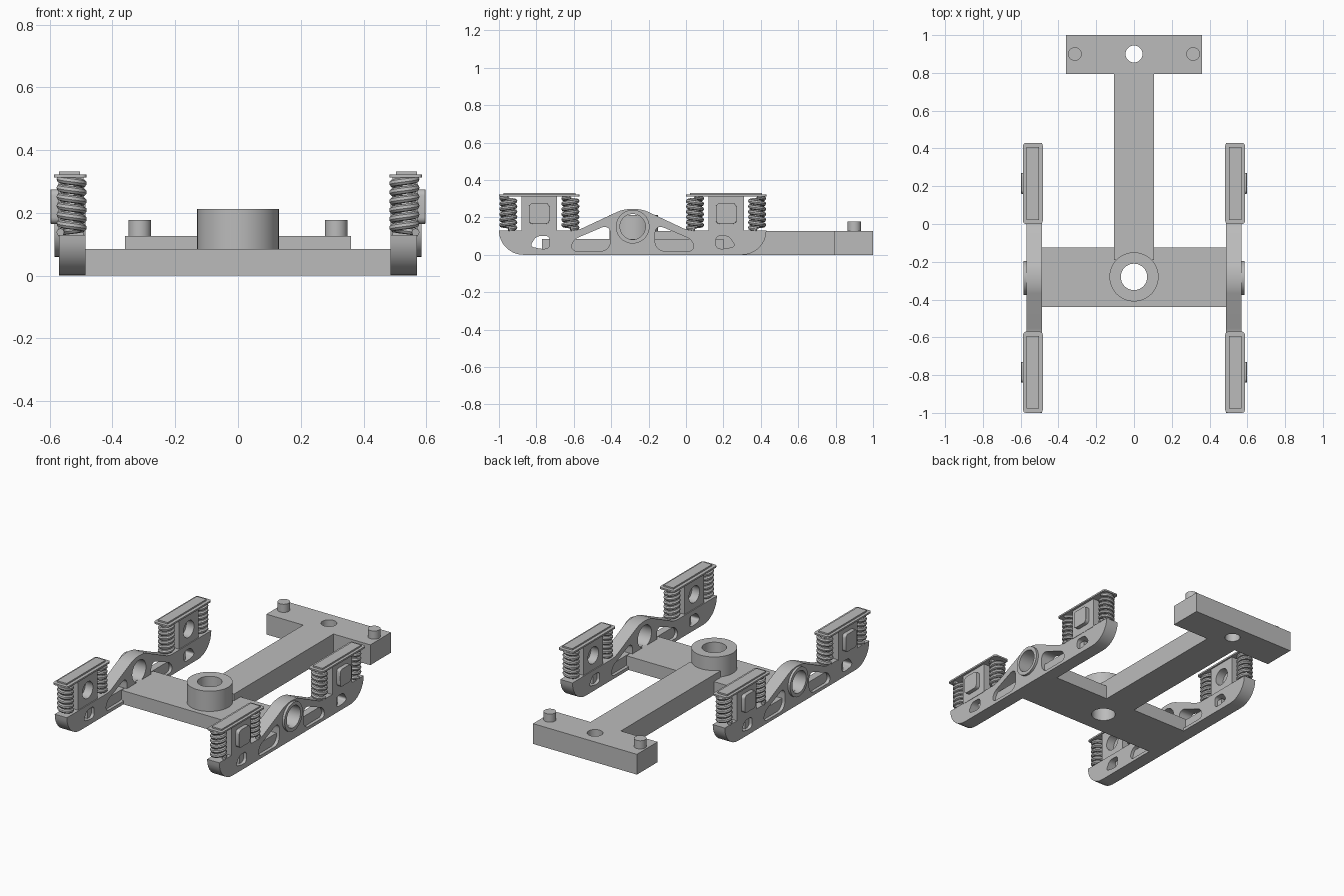
import bpy, bmesh, math
from mathutils import Matrix, Vector

cube = bpy.data.objects.get("Cube")
if cube:
    bpy.data.objects.remove(cube)

steel = bpy.data.materials.new("plain grey")
steel.use_nodes = True
GREY = (0.5, 0.5, 0.5, 1)
steel.diffuse_color = GREY
steel.node_tree.nodes["Principled BSDF"].inputs["Base Color"].default_value = GREY

MID = -0.285    # lengthwise centre of the side frames
SIDEWAYS = Matrix(((0, 0, 1, 0), (1, 0, 0, 0), (0, 1, 0, 0), (0, 0, 0, 1)))

# Helper marking the planes that the side parts are mirrored over
centre = bpy.data.objects.new("mirror_centre", None)
centre.location = (0, MID, 0)
centre.hide_render = True
bpy.context.collection.objects.link(centre)


def circle(x, y, r, n=40):
    return [(x + r * math.cos(math.tau * i / n), y + r * math.sin(math.tau * i / n)) for i in range(n)]


def rect(x0, x1, y0, y1):
    return [(x0, y0), (x1, y0), (x1, y1), (x0, y1)]


def rounded(points, radius, steps=8):
    """Fillet a polygon; radius is one number or one per corner."""
    out = []
    for i, p in enumerate(points):
        r = radius[i] if isinstance(radius, (list, tuple)) else radius
        p = Vector(p)
        if r == 0:
            out.append(tuple(p))
            continue
        a, b = Vector(points[i - 1]) - p, Vector(points[(i + 1) % len(points)]) - p
        a, b = a.normalized() * r, b.normalized() * r
        for k in range(steps + 1):
            t = k / steps
            w0, w1 = (1 - t) ** 3 + 3 * 0.45 * t * (1 - t) ** 2, t ** 3 + 3 * 0.45 * t * t * (1 - t)
            out.append(tuple(p + a * w0 + b * w1))
    return out


def flip(points):
    return [(2 * MID - y, z) for y, z in points]


def finish(obj, mirror="", bevel=0):
    """Turn a curve object into a clean mesh with material, bevel and mirror."""
    bpy.ops.object.select_all(action='DESELECT')
    obj.select_set(True)
    bpy.context.view_layer.objects.active = obj
    bpy.ops.object.convert(target='MESH')
    obj = bpy.context.object
    obj.data.transform(obj.matrix_world)
    obj.matrix_world = Matrix()
    bm = bmesh.new()
    bm.from_mesh(obj.data)
    bmesh.ops.remove_doubles(bm, verts=bm.verts, dist=1e-5)
    bmesh.ops.recalc_face_normals(bm, faces=bm.faces)
    bm.to_mesh(obj.data)
    bm.free()
    obj.data.materials.clear()
    obj.data.materials.append(steel)
    bpy.ops.object.shade_smooth_by_angle(angle=math.radians(35))
    if bevel:
        mod = obj.modifiers.new("bevel", 'BEVEL')
        mod.width, mod.segments = bevel, 3
    if mirror:
        mod = obj.modifiers.new("mirror", 'MIRROR')
        mod.mirror_object = centre
        mod.use_axis = ('x' in mirror, 'y' in mirror, False)
        mod.use_mirror_merge = False
    return obj


def plate(name, loops, lo, hi, sideways=False, mirror="", bevel=0):
    """Extrude an outline with holes along z, or along x when sideways."""
    cu = bpy.data.curves.new(name, 'CURVE')
    cu.dimensions, cu.fill_mode, cu.extrude = '2D', 'BOTH', (hi - lo) / 2
    for loop in loops:
        sp = cu.splines.new('POLY')
        sp.points.add(len(loop) - 1)
        for pt, (x, y) in zip(sp.points, loop):
            pt.co = (x, y, 0, 1)
        sp.use_cyclic_u = True
    obj = bpy.data.objects.new(name, cu)
    bpy.context.collection.objects.link(obj)
    obj.matrix_world = (SIDEWAYS if sideways else Matrix()) @ Matrix.Translation((0, 0, (lo + hi) / 2))
    bpy.context.view_layer.update()
    return finish(obj, mirror, bevel)


def spring(name, x, y, z0, z1, r, wire, turns):
    cu = bpy.data.curves.new(name, 'CURVE')
    cu.dimensions, cu.bevel_depth, cu.bevel_resolution = '3D', wire, 2
    cu.use_fill_caps = True
    sp = cu.splines.new('POLY')
    n = int(turns * 24)
    sp.points.add(n)
    for i, pt in enumerate(sp.points):
        a = math.tau * turns * i / n
        pt.co = (x + r * math.cos(a), y + r * math.sin(a), z0 + (z1 - z0) * i / n, 1)
    obj = bpy.data.objects.new(name, cu)
    bpy.context.collection.objects.link(obj)
    return finish(obj, "xy")


# Central chassis: crossbar, drawbar with its tail plate, pivot and pegs
pivot_hole = circle(0, -0.28, 0.07)
plate("crossbar", [rect(-0.5, 0.5, -0.44, -0.125), pivot_hole], 0, 0.085)
tee = [(-0.105, -0.19), (0.105, -0.19), (0.105, 0.795), (0.36, 0.795),
       (0.36, 1), (-0.36, 1), (-0.36, 0.795), (-0.105, 0.795)]
plate("drawbar", [tee, circle(0, 0.9, 0.045)], 0, 0.127)
plate("pivot_boss", [circle(0, -0.28, 0.13, 56), pivot_hole], 0.08, 0.212)
plate("tail_peg", [circle(0.313, 0.9, 0.036)], 0.12, 0.178, mirror="x")

# Side frames with lightening slots, and the rail buried in them
outline = rounded([(-1, 0.13), (-1, 0), (0.43, 0), (0.43, 0.13), (0.01, 0.13), (MID, 0.268), (-0.58, 0.13)],
                  [0, 0.13, 0.13, 0, 0.03, 0.09, 0.03])
slot = rounded([(-0.615, 0.02), (-0.405, 0.02), (-0.405, 0.165), (-0.605, 0.08)], [0.03, 0.05, 0.05, 0.03])
small_slot = rounded([(-0.835, 0.045), (-0.77, 0.03), (-0.73, 0.035), (-0.73, 0.1), (-0.8, 0.1)], 0.02)
axle_hole = circle(MID, 0.15, 0.068)
plate("side_frame", [outline, axle_hole, slot, flip(slot), small_slot, flip(small_slot)],
      0.486, 0.57, True, "x")
plate("inner_rail", [rect(-0.77, 0.2, 0.001, 0.084)], 0.505, 0.55, True, "x")
plate("axle_ring", [circle(MID, 0.15, 0.09), axle_hole], 0.56, 0.585, True, "x")

# Suspension units: post, bearing cap, top plate and coil springs
plate("spring_post", [rect(-0.88, -0.69, 0.125, 0.315), circle(-0.785, 0.22, 0.052)],
      0.492, 0.572, True, "xy")
plate("bearing_cap", [rounded(rect(-0.84, -0.73, 0.165, 0.275), 0.02, 4)],
      0.545, 0.597, True, "xy", 0.012)
plate("spring_cover", [rounded(rect(0.483, 0.587, -1, -0.57), 0.015, 4)], 0.312, 0.322, mirror="xy")
plate("cover_pad", [rect(0.503, 0.57, -0.977, -0.592)], 0.32, 0.331, mirror="xy")
for label, y in (("outer", -0.95), ("inner", -0.618)):
    spring(label + "_spring", 0.53, y, 0.138, 0.308, 0.036, 0.0125, 6)
